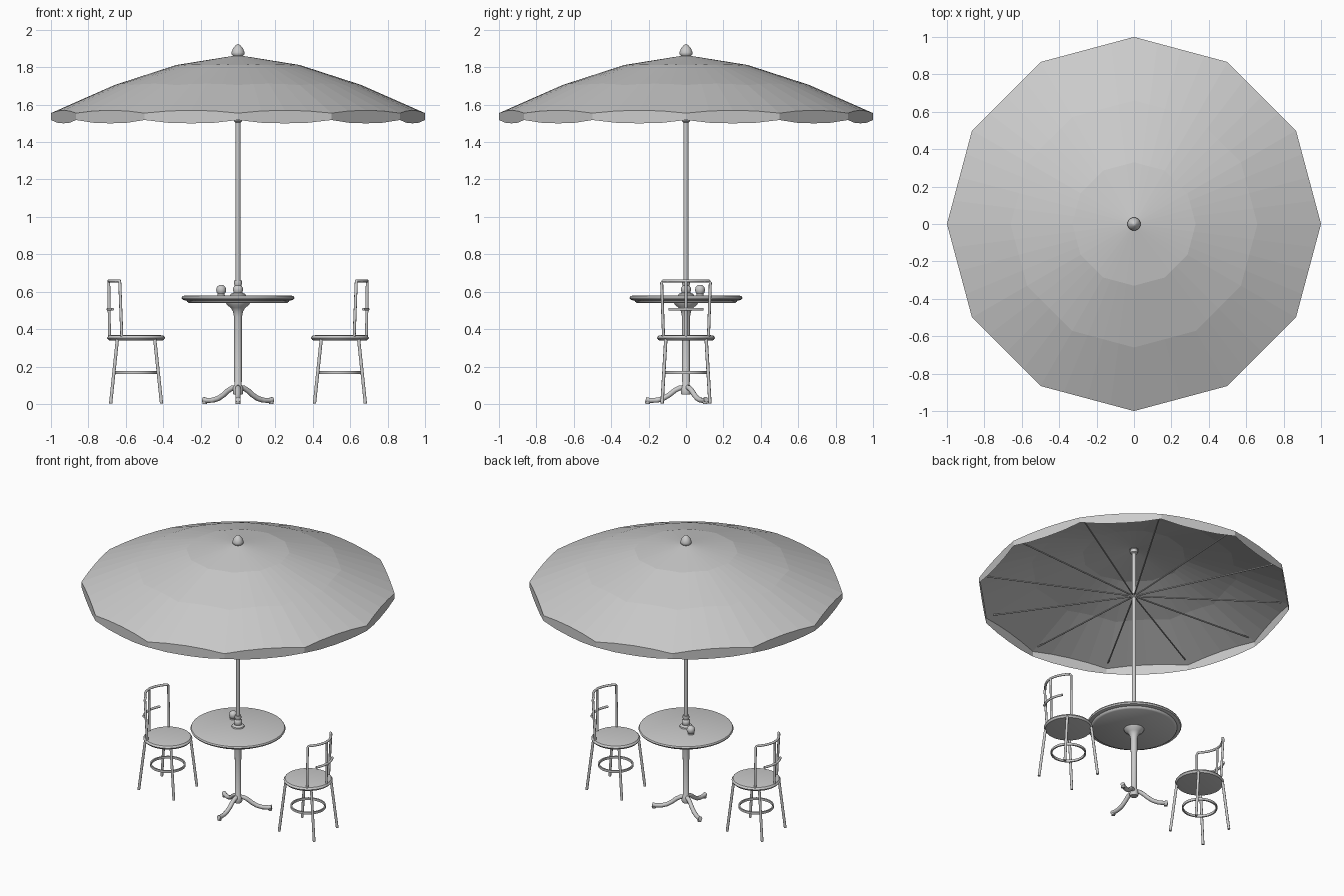
import bpy, bmesh, math
from mathutils import Vector

if "Cube" in bpy.data.objects:
    bpy.data.objects.remove(bpy.data.objects["Cube"])

GREY = bpy.data.materials.new("plain_grey")
GREY.use_nodes = True
GREY.diffuse_color = (0.6, 0.6, 0.6, 1)
GREY.node_tree.nodes["Principled BSDF"].inputs["Base Color"].default_value = (0.6, 0.6, 0.6, 1)


def finish(name, bm, smooth=True):
    mesh = bpy.data.meshes.new(name)
    bmesh.ops.recalc_face_normals(bm, faces=bm.faces)
    bm.to_mesh(mesh)
    bm.free()
    mesh.materials.append(GREY)
    ob = bpy.data.objects.new(name, mesh)
    bpy.context.collection.objects.link(ob)
    if smooth:
        bpy.ops.object.select_all(action="DESELECT")
        ob.select_set(True)
        bpy.context.view_layer.objects.active = ob
        bpy.ops.object.shade_smooth_by_angle(angle=math.radians(40))
    return ob


def lathe(name, profile, centre=(0, 0), steps=32):
    """Spin a (radius, height) profile about a vertical axis."""
    bm = bmesh.new()
    verts = [bm.verts.new((r, 0, z)) for r, z in profile]
    edges = [bm.edges.new(pair) for pair in zip(verts, verts[1:])]
    bmesh.ops.spin(bm, geom=verts + edges, cent=(0, 0, 0), axis=(0, 0, 1),
                   angle=math.tau, steps=steps)
    bmesh.ops.remove_doubles(bm, verts=bm.verts, dist=1e-5)
    bmesh.ops.translate(bm, verts=bm.verts, vec=(*centre, 0))
    return finish(name, bm)


def tube(name, points, radius, sides=10):
    """Sweep a round section along a path and cap both ends."""
    bm = bmesh.new()
    pts = [Vector(p) for p in points]
    rings = []
    for i, p in enumerate(pts):
        tangent = (pts[min(i + 1, len(pts) - 1)] - pts[max(i - 1, 0)]).normalized()
        ref = Vector((0.3, 0.95, 0)) if abs(tangent.z) > 0.7 else Vector((0, 0, 1))
        u = tangent.cross(ref).normalized()
        v = tangent.cross(u)
        if rings and u.dot(last_u) < 0:
            u, v = -u, -v
        if rings:
            # Carry the section frame along the path so it never twists
            u = (last_u - tangent * last_u.dot(tangent)).normalized()
            v = tangent.cross(u)
        last_u = u
        rings.append([bm.verts.new(p + radius * (u * math.cos(a) + v * math.sin(a)))
                      for a in (math.tau * k / sides for k in range(sides))])
    for a, b in zip(rings, rings[1:]):
        for k in range(sides):
            n = (k + 1) % sides
            bm.faces.new((a[k], a[n], b[n], b[k]))
    bm.faces.new(rings[0])
    bm.faces.new(rings[-1])
    return finish(name, bm)


def polar(r, angle, z):
    return Vector((r * math.cos(angle), r * math.sin(angle), z))


# Canopy: twelve straight-sided panels with a scalloped valance
PANELS, CUTS = 12, 4
SLOPE = [(0, 1.865), (0.33, 1.812), (0.66, 1.705), (1.0, 1.555)]


def canopy_height(r):
    for (r0, z0), (r1, z1) in zip(SLOPE, SLOPE[1:]):
        if r <= r1:
            break
    return z0 + (z1 - z0) * (r - r0) / (r1 - r0)


bm = bmesh.new()
apex = bm.verts.new((0, 0, SLOPE[0][1]))
rows = [[] for _ in range(4)]
for i in range(PANELS):
    a0, a1 = math.tau * i / PANELS, math.tau * (i + 1) / PANELS
    for k in range(CUTS):
        t = k / CUTS
        edge = polar(1, a0, 0).lerp(polar(1, a1, 0), t)
        for row, (r, _) in zip(rows, SLOPE[1:]):
            p = edge * r
            row.append(bm.verts.new((p.x, p.y, canopy_height(p.length))))
        drop = 1.518 - 0.018 * math.sin(math.pi * t) ** 0.6
        rows[3].append(bm.verts.new((edge.x, edge.y, drop)))
count = PANELS * CUTS
for k in range(count):
    n = (k + 1) % count
    bm.faces.new((apex, rows[0][k], rows[0][n]))
    for upper, lower in zip(rows, rows[1:]):
        bm.faces.new((upper[k], lower[k], lower[n], upper[n]))
finish("canopy", bm, smooth=False)

# Pole, finial, hub and ribs
tube("umbrella_pole", [(0, 0, 0.56), (0, 0, 1.86)], 0.013, 16)
lathe("finial", [(0, 1.925), (0.012, 1.918), (0.027, 1.9), (0.035, 1.88),
                 (0.034, 1.868), (0.022, 1.855), (0, 1.852)])
lathe("top_hub", [(0.013, 1.83), (0.024, 1.835), (0.024, 1.855), (0, 1.858)])
lathe("rib_hub", [(0.013, 1.505), (0.022, 1.51), (0.022, 1.53), (0.013, 1.535)])
for i in range(PANELS):
    a = math.tau * i / PANELS
    tube(f"rib_{i + 1}", [polar(0.015, a, 1.52), polar(0.95, a, 1.568)], 0.005, 6)

# Table top, pedestal and pole socket
lathe("table_top", [(0, 0.58), (0.285, 0.58), (0.297, 0.576), (0.302, 0.567),
                    (0.297, 0.558), (0.285, 0.554), (0.275, 0.554), (0.272, 0.546),
                    (0.262, 0.54), (0, 0.54)], steps=48)
lathe("pedestal", [(0, 0.541), (0.065, 0.541), (0.06, 0.53), (0.04, 0.515), (0.027, 0.495),
                   (0.021, 0.465), (0.02, 0.1), (0.026, 0.09), (0.028, 0.06), (0.024, 0.05),
                   (0, 0.05)])
lathe("pole_socket", [(0, 0.66), (0.02, 0.66), (0.022, 0.645), (0.018, 0.632), (0.026, 0.622),
                      (0.027, 0.606), (0.022, 0.595), (0.04, 0.588), (0.042, 0.579)])
lathe("table_jar", [(0, 0.637), (0.012, 0.635), (0.023, 0.625), (0.027, 0.61),
                    (0.024, 0.596), (0.018, 0.588), (0.02, 0.579)], (-0.09, 0.075), 20)

# Three curved table feet
for i in range(3):
    a = math.radians(-90 + 120 * i)
    path = [(0.01, 0.088), (0.035, 0.085), (0.06, 0.072), (0.09, 0.048),
            (0.12, 0.03), (0.155, 0.02), (0.195, 0.019), (0.215, 0.024)]
    tube(f"table_foot_{i + 1}", [polar(r, a, z) for r, z in path], 0.014)
    pad = polar(0.205, a, 0)
    lathe(f"foot_pad_{i + 1}", [(0, 0), (0.012, 0), (0.014, 0.012), (0, 0.018)],
          (pad.x, pad.y), 12)


# Chairs: built with the back facing outwards on each side of the table
def chair(label, side):
    def place(x, y, z):
        return (side * (0.545 + x), side * y, z)

    def rail(half_width, depth, bulge, z):
        steps = [i / 6 - 1 for i in range(13)]
        return [place(depth + bulge * (1 - t * t), half_width * t, z) for t in steps]

    centre = place(0, 0, 0)[:2]
    lathe(f"{label}_seat", [(0, 0.366), (0.13, 0.368), (0.147, 0.365), (0.156, 0.353),
                            (0.147, 0.341), (0.13, 0.338), (0, 0.34)], centre)
    lathe(f"{label}_foot_ring", [(0.104, 0.16), (0.113, 0.16), (0.113, 0.176),
                                 (0.104, 0.176), (0.104, 0.16)], centre)
    for sx in (-1, 1):
        for sy in (-1, 1):
            tube(f"{label}_leg_{'outer' if sx > 0 else 'inner'}_{'a' if sy > 0 else 'b'}",
                 [place(sx * 0.1, sy * 0.108, 0.345), place(sx * 0.136, sy * 0.128, 0.003)], 0.009)
    # Side posts flow into the curved top rail
    top = rail(0.122, 0.088, 0.058, 0.658)
    first, last = place(0.076, -0.12, 0.355), place(0.076, 0.12, 0.355)
    shoulder = [place(0.087, s * 0.13, 0.648) for s in (-1, 1)]
    tube(f"{label}_back_frame", [first, shoulder[0]] + top + [shoulder[1], last], 0.008)
    tube(f"{label}_back_post", [place(0.142, 0, 0.355), place(0.146, 0, 0.658)], 0.008)
    tube(f"{label}_back_crossbar", rail(0.09, 0.125, 0.025, 0.506), 0.008)


chair("left_chair", 1)
chair("right_chair", -1)
